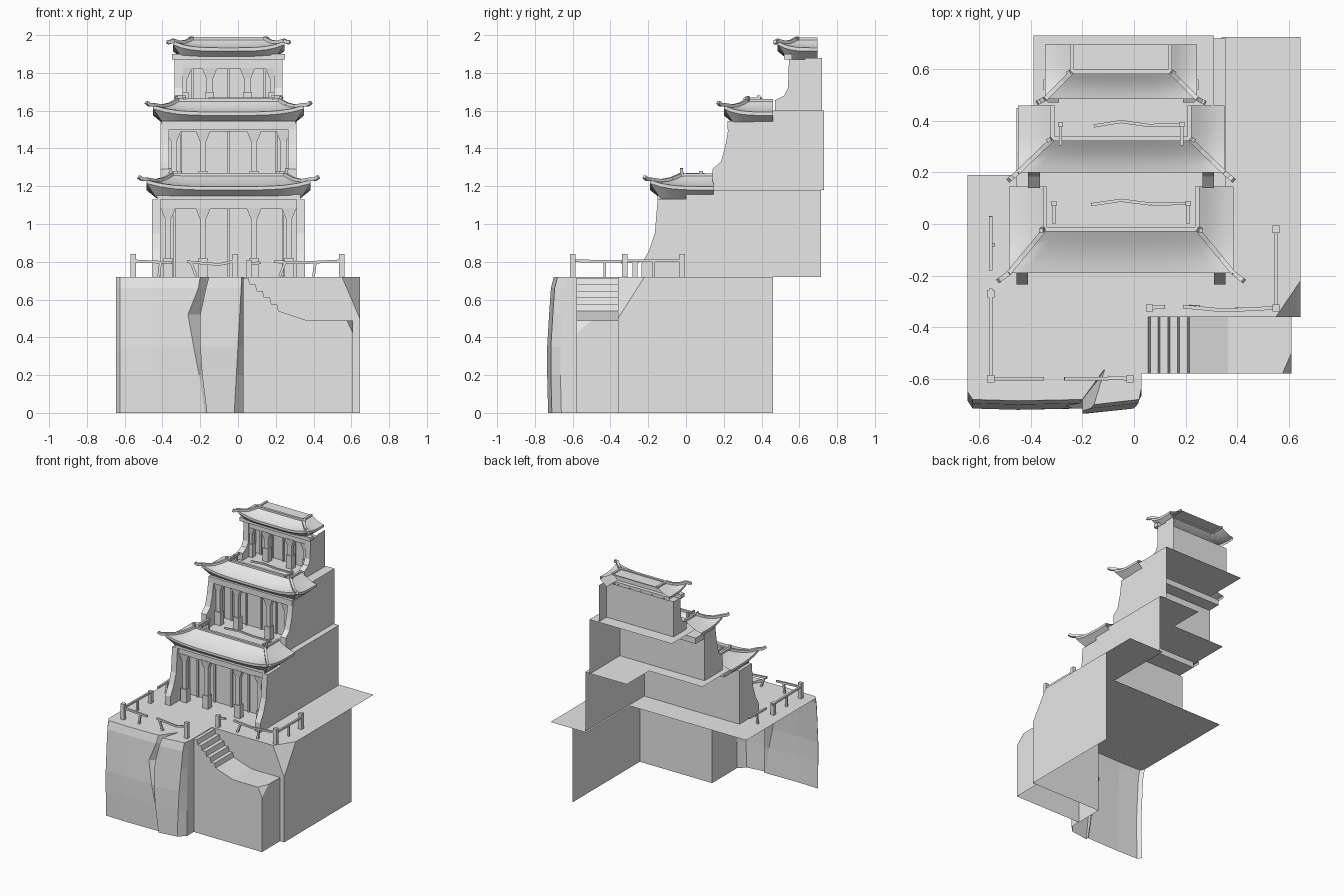
import bpy
import math
from mathutils import Vector

if "Cube" in bpy.data.objects:
    bpy.data.objects.remove(bpy.data.objects["Cube"], do_unlink=True)

GREY = bpy.data.materials.new("plain_grey")
GREY.use_nodes = True
GREY.diffuse_color = (0.8, 0.8, 0.8, 1)
GREY.node_tree.nodes["Principled BSDF"].inputs["Base Color"].default_value = (0.8, 0.8, 0.8, 1)
CX = -0.05  # centre line of the tower


def mesh(name, verts, faces, smooth=False):
    me = bpy.data.meshes.new(name)
    me.from_pydata([tuple(v) for v in verts], [], faces)
    me.materials.append(GREY)
    ob = bpy.data.objects.new(name, me)
    bpy.context.scene.collection.objects.link(ob)
    if smooth:
        bpy.ops.object.select_all(action='DESELECT')
        ob.select_set(True)
        bpy.context.view_layer.objects.active = ob
        bpy.ops.object.shade_smooth_by_angle(angle=math.radians(35))
    return ob


def polygon(name, pts):
    return mesh(name, pts, [range(len(pts))])


def prism(name, lower, upper):
    n = len(lower)
    sides = [(i, (i + 1) % n, n + (i + 1) % n, n + i) for i in range(n)]
    return mesh(name, lower + upper, sides + [range(n - 1, -1, -1), range(n, 2 * n)])


def rect(x, y, z, w, d):
    return [(x - w, y - d, z), (x + w, y - d, z), (x + w, y + d, z), (x - w, y + d, z)]


def box(name, x0, x1, y0, y1, z0, z1):
    x, y, w, d = (x0 + x1) / 2, (y0 + y1) / 2, (x1 - x0) / 2, (y1 - y0) / 2
    return prism(name, rect(x, y, z0, w, d), rect(x, y, z1, w, d))


def beam(name, p, q, r=0.008):
    p, q = Vector(p), Vector(q)
    d = (q - p).normalized()
    side = d.cross((0, 0, 1)) if abs(d.z) < 0.95 else d.cross((0, 1, 0))
    side = side.normalized() * r
    up = side.cross(d).normalized() * r
    ring = [side + up, up - side, -side - up, side - up]
    return prism(name, [p + v for v in ring], [q + v for v in ring])


def loft(name, rows, smooth=False):
    n = len(rows[0])
    faces = [(j * n + i, j * n + i + 1, (j + 1) * n + i + 1, (j + 1) * n + i)
             for j in range(len(rows) - 1) for i in range(n - 1)]
    return mesh(name, [p for r in rows for p in r], faces, smooth)


# Cracked front cliff: height, bulge, crack left x, crack right x, crack depth
rows = []
for z, y, lx, rx, depth in ((0, -.72, -.175, -.165, .01), (.2, -.725, -.205, -.19, .03),
                            (.35, -.725, -.235, -.2, .05), (.52, -.715, -.265, -.2, .07),
                            (.66, -.705, -.21, -.17, .1), (.72, -.69, -.2, -.155, .13)):
    edge = -.01 + .04 * z / .72
    rows.append([(-.645, y + .04, z), (-.625, y + .01, z), (-.45, y + .005, z), (lx, y + .01, z),
                 ((lx + rx) / 2 + depth * .5, y + depth, z), (rx, y - .01, z),
                 (edge - .01, y + .01, z), (.03, y + .06, z), (.03, -.36, z)])
loft("front_cliff", rows)

# Main terrace with a broken corner
polygon("terrace_top", rows[-1] + [(.55, -.36, .72), (.645, -.22, .72), (.645, .725, .72),
                                   (.34, .725, .72), (.34, .19, .72), (-.645, .19, .72)])
polygon("inner_cliff", [(.03, -.36, 0), (.645, -.36, 0), (.645, -.36, .5), (.55, -.36, .72), (.03, -.36, .72)])
polygon("side_cliff", [(.645, -.36, 0), (.645, .46, 0), (.645, .46, .72), (.645, -.22, .72), (.645, -.36, .5)])
polygon("broken_corner", [(.55, -.36, .72), (.645, -.36, .5), (.645, -.22, .72)])

# Stair block: worn steps, a short ramp and a landing
profile = [(.03, .715)]
for i in range(5):
    x, z = .055 + i * .038, .715 - i * .035
    profile += [(x, z), (x + .008, z - .035)]
profile += [(.365, .49)]
loft("stairs", [[(x, y, z) for x, z in profile] for y in (-.58, -.36)])
polygon("landing", [(.365, -.58, .49), (.575, -.58, .49), (.61, -.5, .49), (.61, -.36, .49), (.365, -.36, .49)])
polygon("stair_front", [(x, -.58, z) for x, z in profile]
        + [(.575, -.58, .49), (.61, -.58, .42), (.61, -.58, 0), (.03, -.58, 0)])
polygon("stair_side", [(.61, -.58, 0), (.61, -.36, 0), (.61, -.36, .49), (.61, -.5, .49), (.61, -.58, .42)])
polygon("stair_chip", [(.575, -.58, .49), (.61, -.58, .42), (.61, -.5, .49)])

# Broken terrace fence
for x, y, h in ((-.555, -.6, .84), (-.015, -.6, .84), (.06, -.325, .81), (.55, -.325, .84),
                (.55, -.02, .84), (-.555, -.27, .81)):
    box("fence_post", x - .014, x + .014, y - .014, y + .014, .72, h)
for p, q in (((-.555, -.6, .805), (-.35, -.6, .795)), ((-.27, -.6, .8), (-.1, -.6, .785)),
             ((-.1, -.595, .785), (-.015, -.6, .805)),
             ((-.555, -.6, .805), (-.555, -.25, .8)), ((-.555, -.18, .8), (-.555, .03, .805)),
             ((.06, -.325, .79), (.12, -.32, .795)), ((.19, -.32, .8), (.35, -.335, .795)),
             ((.35, -.335, .795), (.55, -.325, .805)), ((.55, -.325, .805), (.55, -.02, .805))):
    beam("fence_rail", p, q, .007)
for x, y, lean in ((-.42, -.6, .01), (-.22, -.6, -.03), (.22, -.32, .03), (.4, -.33, .01),
                   (-.555, -.43, 0), (-.555, -.08, .01), (.55, -.17, 0)):
    beam("fence_baluster", (x, y, .72), (x + lean, y, .8), .007)


def roof(half, ridge_half, ye, yr, yb, ze, zr, tip):
    # Curved skirt roof, open at the back, with lifted corners
    def row(h, yf, z, lift):
        pts = []
        for i in range(7):
            t = i / 6
            pts.append((CX - h, yb + (yf - yb) * t, z + lift * t ** 4))
        for i in range(1, 12):
            u = i / 6 - 1
            pts.append((CX + u * h, yf, z + lift * abs(u) ** 4))
        return pts + [(2 * CX - x, y, zz) for x, y, zz in reversed(pts[:7])]

    top = ze + .018
    rws = [row(half - .055, ye + .055, ze - .045, 0), row(half, ye, ze, .035)]
    for v in (0, .25, .5, .75, 1):
        rws.append(row(half + (ridge_half - half) * v, ye + (yr - ye) * v,
                       top + (zr - top) * v ** 1.6, .035 * (1 - v) ** 2))
    loft("roof_skirt", rws, True)
    # Ridge beams, hip ribs and turned-up tips
    beam("front_ridge", (CX - ridge_half, yr, zr), (CX + ridge_half, yr, zr), .009)
    for s in (-1, 1):
        rx = CX + s * ridge_half
        beam("side_ridge", (rx, yr, zr), (rx, yb, zr), .008)
        beam("ridge_horn", (rx + s * .005, yr, zr - .01), (rx + s * .015, yr - .005, zr + tip[3]), .008)
        path = [Vector((CX + s * (ridge_half + (half - ridge_half) * t), yr + (ye - yr) * t,
                        top + (zr - top) * (1 - t) ** 1.6 + .035 * t * t + .004))
                for t in (0, .33, .66, 1)]
        end = Vector((CX + s * tip[0], tip[1], tip[2]))
        path += [path[-1].lerp(end, .6) - Vector((0, 0, .008)), end]
        for p, q in zip(path, path[1:]):
            beam("hip_rib", p, q, .009)


def tier(half, z0, zb, ztop, wing, yc, yw, yback, cols):
    # Curved end walls
    outline = [(yw, z0)] + wing + [(yw, zb)]
    for s in (-1, 1):
        a, b = CX + s * half, CX + s * (half - .045)
        prism("end_wall", [(a, y, z) for y, z in outline], [(b, y, z) for y, z in outline])
    x = CX + half
    polygon("side_wall", [(x, yw, z0), (x, yback, z0), (x, yback, ztop), (x, yw, ztop)])
    # Panelled rear wall of the porch
    inner = half - .045
    polygon("porch_wall", [(CX - inner, yw, z0), (CX + inner, yw, z0), (CX + inner, yw, zb), (CX - inner, yw, zb)])
    for i in range(-2, 3):
        px = CX + i * inner * .4
        box("wall_strip", px - .006, px + .006, yw - .012, yw, z0, zb)
    # Columns on pedestals, with flared capitals under a lintel
    box("lintel", CX - inner, CX + inner, yc - .02, yc + .02, zb - .05, zb)
    for c in cols:
        for px in (CX - c, CX + c):
            box("pedestal", px - .024, px + .024, yc - .024, yc + .024, z0, z0 + .1)
            box("column", px - .016, px + .016, yc - .016, yc + .016, z0, zb)
            prism("capital", rect(px, yc, zb - .1, .018, .018), rect(px, yc, zb - .045, .04, .024))


def balcony(half, y, z, h):
    # Low sagging balcony rail
    for s in (-1, 1):
        x = CX + s * half
        box("balcony_post", x - .01, x + .01, y - .01, y + .01, z, z + h + .015)
    pts = [(CX - half * .45, y - .005), (CX, y + .012), (CX + half * .45, y - .003), (CX + half, y)]
    for p, q in zip(pts, pts[1:]):
        beam("balcony_rail", (*p, z + h), (*q, z + h), .006)
    for s in (-1, 1):
        beam("balcony_side_rail", (CX + s * half, y, z + h), (CX + s * half, y - .08, z + h), .006)


# Lowest tier
tier(.405, .72, 1.13, 1.18, [(-.235, .72), (-.235, .79), (-.195, .86), (-.165, .95), (-.15, 1.13)],
     -.11, 0, .715, (.135, .32))
box("lower_eave_band", CX - .38, CX + .38, -.15, .15, 1.13, 1.175)
roof(.435, .295, -.19, -.02, .145, 1.18, 1.26, (.475, -.22, 1.25, .035))
polygon("lower_deck", [(-.455, -.02, 1.18), (.355, -.02, 1.18), (.355, .72, 1.18), (0, .72, 1.18),
                       (0, .45, 1.18), (-.455, .45, 1.18)])
balcony(.26, .08, 1.18, .085)

# Middle tier
tier(.36, 1.18, 1.54, 1.6, [(.14, 1.18), (.14, 1.29), (.185, 1.33), (.21, 1.42), (.23, 1.54)],
     .26, .36, .73, (.135, .29))
box("middle_eave_band", CX - .355, CX + .355, .22, .46, 1.5, 1.545)
roof(.4, .265, .2, .33, .46, 1.575, 1.655, (.435, .17, 1.645, .02))
polygon("middle_deck", [(-.39, .33, 1.6), (.31, .33, 1.6), (.31, .73, 1.6), (-.39, .73, 1.6)])
balcony(.235, .385, 1.6, .065)

# Upper tier
tier(.285, 1.6, 1.87, 1.88, [(.47, 1.6), (.47, 1.655), (.52, 1.68), (.54, 1.72), (.545, 1.87)],
     .57, .63, .72, (.1, .235))
box("upper_eave_band", CX - .3, CX + .3, .52, .56, 1.87, 1.9)
roof(.295, .19, .485, .59, .695, 1.915, 1.98, (.325, .47, 1.965, .01))
polygon("upper_roof_top", rect(CX, .6425, 1.98, .19, .0525))
